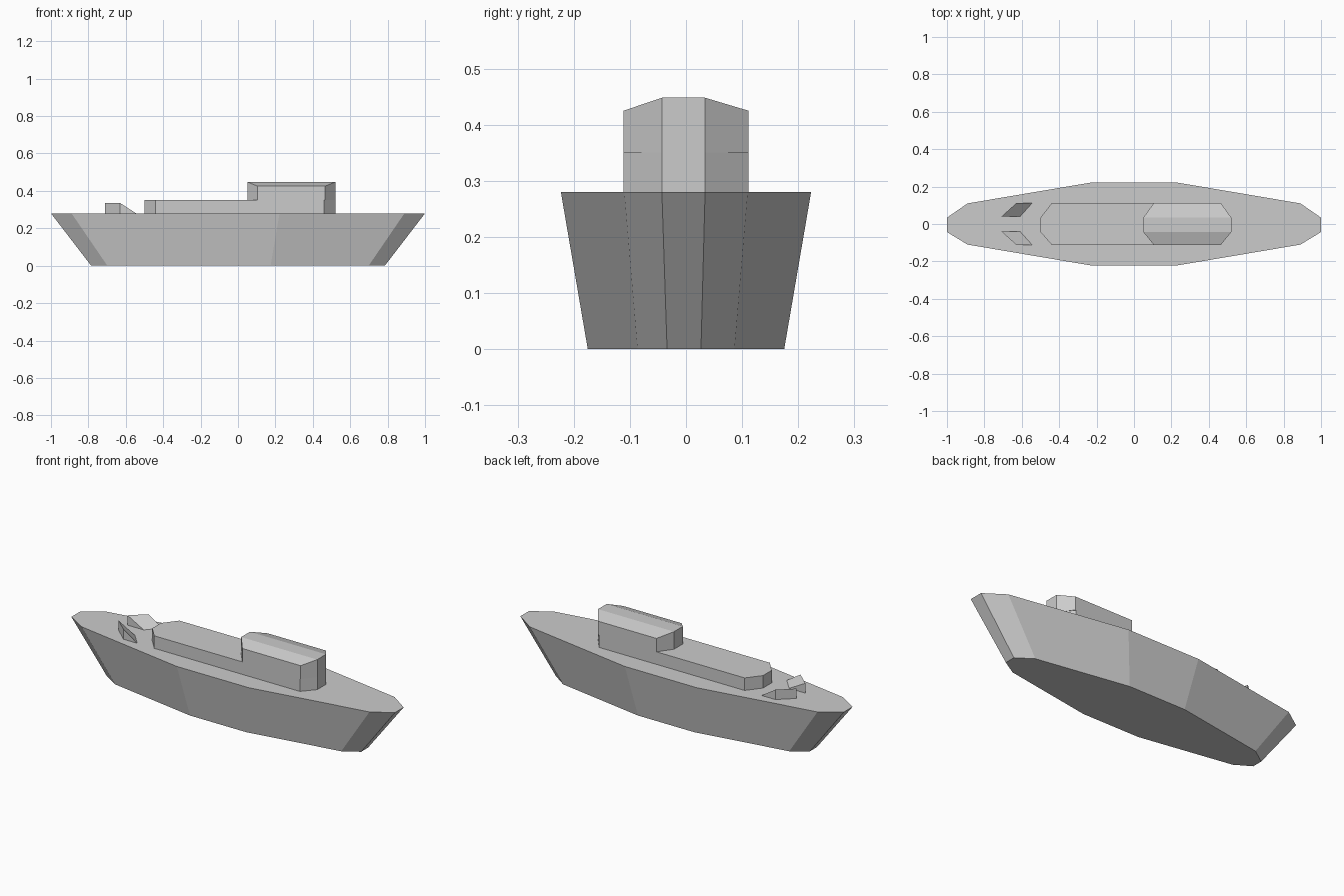
import bpy, bmesh

if "Cube" in bpy.data.objects:
    bpy.data.objects.remove(bpy.data.objects["Cube"])

DECK = 0.28
INNER = (-0.043, 0.034)   # narrow end faces, y range
HOUSE_Y = 0.111


def make_object(name, bm):
    bmesh.ops.recalc_face_normals(bm, faces=bm.faces)
    mesh = bpy.data.meshes.new(name)
    bm.to_mesh(mesh)
    bm.free()
    obj = bpy.data.objects.new(name, mesh)
    bpy.context.collection.objects.link(obj)
    return obj


def loft(name, bottom, top, roof=None):
    """Join two matching 3D outlines with walls; roof lists the top faces by index."""
    bm = bmesh.new()
    lo = [bm.verts.new(p) for p in bottom]
    hi = [bm.verts.new(p) for p in top]
    n = len(lo)
    for i in range(n):
        j = (i + 1) % n
        bm.faces.new((lo[i], lo[j], hi[j], hi[i]))
    bm.faces.new(lo[::-1])
    for face in roof or [range(n)]:
        bm.faces.new([hi[i] for i in face])
    return make_object(name, bm)


def octagon(x0, x1, z_side, z_mid, cut=0.055):
    """Chamfered block outline; end points may sit higher than the side points."""
    a, b = INNER
    w = HOUSE_Y
    return [(x0, a, z_mid), (x0 + cut, -w, z_side), (x1 - cut, -w, z_side),
            (x1, a, z_mid), (x1, b, z_mid), (x1 - cut, w, z_side),
            (x0 + cut, w, z_side), (x0, b, z_mid)]


# Hull: faceted outline, tapering toward the keel
a, b = INNER
outline = [(-1, a), (-0.89, -0.11), (-0.222, -0.223), (0.222, -0.223), (0.89, -0.11), (1, a),
           (1, b), (0.89, 0.11), (0.222, 0.223), (-0.222, 0.223), (-0.89, 0.11), (-1, b)]
loft("hull", [(x * 0.785, y * 0.785, 0) for x, y in outline],
     [(x, y, DECK) for x, y in outline])

# Long low deckhouse
loft("deckhouse", octagon(-0.5, 0.52, DECK, DECK, 0.06), octagon(-0.5, 0.52, 0.35, 0.35, 0.06))

# Raised bridge with a three-plane roof
loft("bridge", octagon(0.05, 0.52, 0.35, 0.35), octagon(0.05, 0.52, 0.425, 0.448),
     roof=[(0, 1, 2, 3), (0, 3, 4, 7), (7, 4, 5, 6)])

# Pair of wedge breakwaters on the foredeck
for side, label in ((-1, "left"), (1, "right")):
    bm = bmesh.new()
    base = [(-0.71, 0.039), (-0.63, 0.111), (-0.545, 0.111), (-0.61, 0.039)]
    A, B, C, D = [bm.verts.new((x, side * y, DECK)) for x, y in base]
    A2, B2 = [bm.verts.new((x, side * y, 0.335)) for x, y in base[:2]]
    for face in ((A, B, C, D), (A, B, B2, A2), (A2, B2, C, D), (B, C, B2), (A, A2, D)):
        bm.faces.new(face)
    make_object("breakwater_" + label, bm)
